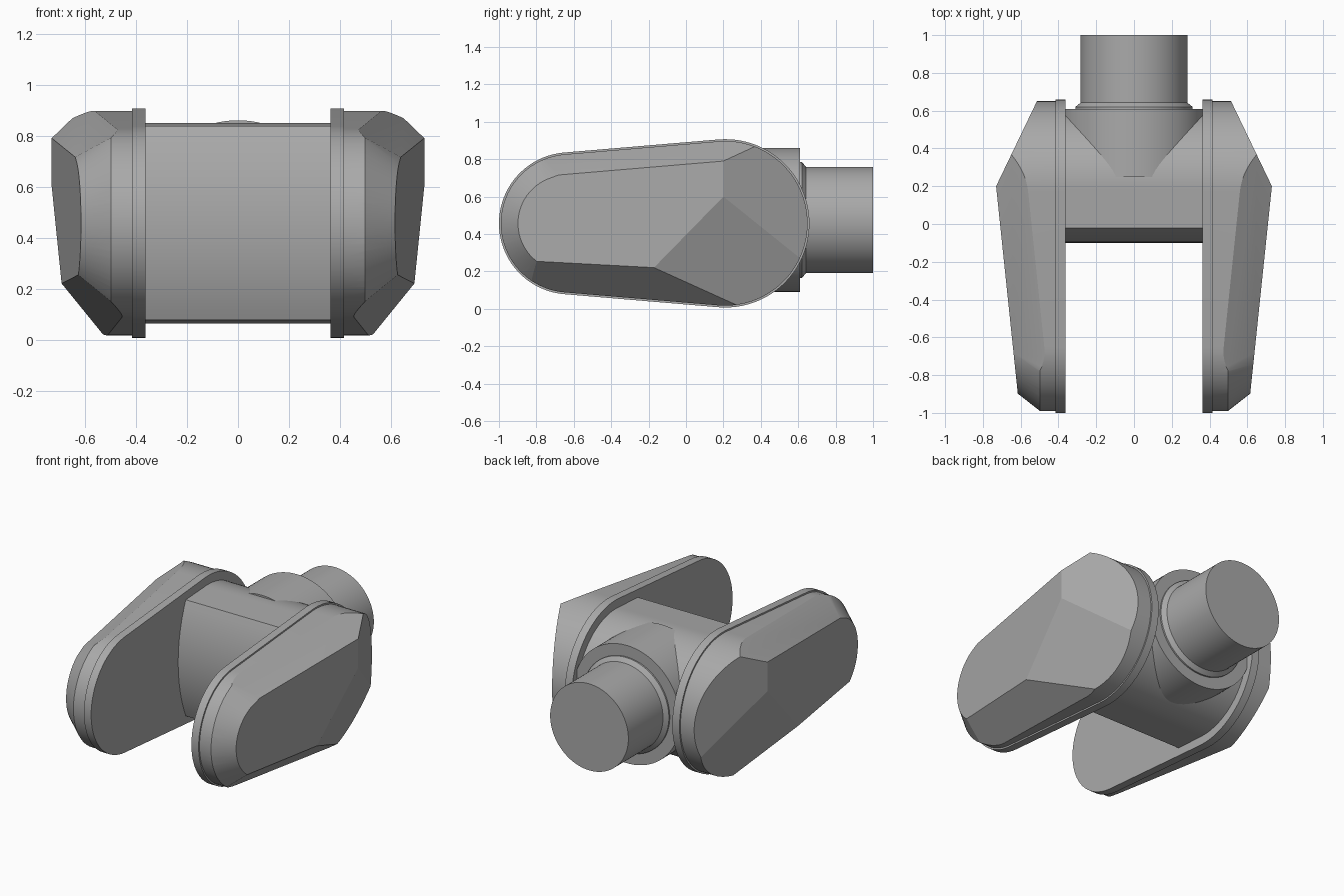
import bpy, bmesh
from math import sin, cos, asin, radians, pi
from mathutils import Vector, Matrix

if "Cube" in bpy.data.objects:
    bpy.data.objects.remove(bpy.data.objects["Cube"])

steel = bpy.data.materials.new("steel_grey")
steel.use_nodes = True
COLOUR = (0.4, 0.4, 0.4, 1)
steel.diffuse_color = COLOUR
steel.node_tree.nodes["Principled BSDF"].inputs["Base Color"].default_value = COLOUR

MID_Z = 0.457
REAR_Y, FRONT_Y = 0.21, -0.62
REAR_R, FRONT_R = 0.45, 0.38
TILT = asin((REAR_R - FRONT_R) / (REAR_Y - FRONT_Y))


def arc(cy, r, start, end, steps):
    """Points (y, z) on an arc about the mid height."""
    angles = [start + (end - start) * i / steps for i in range(steps + 1)]
    return [(cy + r * cos(a), MID_Z + r * sin(a)) for a in angles]


def arm_outline(inset):
    """Tapered capsule: large rear round, small front round."""
    a = pi / 2 + TILT
    return (arc(REAR_Y, REAR_R - inset, -a, a, 48)
            + arc(FRONT_Y, FRONT_R - inset, a, 2 * pi - a, 40))


def extrude_x(outline, x0, x1):
    bm = bmesh.new()
    face = bm.faces.new([bm.verts.new((x0, y, z)) for y, z in outline])
    ext = bmesh.ops.extrude_face_region(bm, geom=[face])
    moved = [v for v in ext["geom"] if isinstance(v, bmesh.types.BMVert)]
    bmesh.ops.translate(bm, verts=moved, vec=(x1 - x0, 0, 0))
    bmesh.ops.recalc_face_normals(bm, faces=bm.faces)
    return bm


def slice_off(bm, point, normal):
    """Cut away everything on the normal side and cap the cut."""
    cut = bmesh.ops.bisect_plane(
        bm, geom=bm.verts[:] + bm.edges[:] + bm.faces[:], dist=1e-5,
        plane_co=point, plane_no=normal, clear_outer=True)
    edges = [e for e in cut["geom_cut"] if isinstance(e, bmesh.types.BMEdge)]
    rim = [e for e in edges if e.is_boundary]
    if rim:
        bmesh.ops.contextual_create(bm, geom=rim)


def finish(bm, name, angle=25):
    bmesh.ops.recalc_face_normals(bm, faces=bm.faces)
    mesh = bpy.data.meshes.new(name)
    bm.to_mesh(mesh)
    bm.free()
    obj = bpy.data.objects.new(name, mesh)
    bpy.context.collection.objects.link(obj)
    mesh.materials.append(steel)
    bpy.ops.object.select_all(action="DESELECT")
    obj.select_set(True)
    bpy.context.view_layer.objects.active = obj
    bpy.ops.object.shade_smooth_by_angle(angle=radians(angle))
    return obj


def lathe_y(profile, z, name, steps=96):
    """Revolve (radius, y) points about a front-to-back axis."""
    bm = bmesh.new()
    pts = [bm.verts.new((r, y, z)) for r, y in profile]
    edges = [bm.edges.new(pair) for pair in zip(pts, pts[1:])]
    bmesh.ops.spin(bm, geom=pts + edges, cent=(0, 0, z), axis=(0, 1, 0),
                   angle=2 * pi, steps=steps)
    bmesh.ops.remove_doubles(bm, verts=bm.verts, dist=1e-4)
    return finish(bm, name)


# Faceted armour planes: point on plane, then slope of x along y and along z
FACETS = [
    ((0.73, 0.2, 0.6), 0.1045, 0),         # long outer side
    ((0.73, 0.2, 0.6), -0.48, 0),          # upper rear
    ((0.73, 0.2, 0.6), -0.223, 0.32),      # lower rear
    ((0.73, 0.2, 0.79), 0.235, -1.545),    # top bevel
    ((0.691, -0.17, 0.22), 0.168, 1.184),  # bottom bevel
]


def build_armour():
    bm = extrude_x(arm_outline(0.01), 0.414, 0.8)
    for point, sy, sz in FACETS:
        slice_off(bm, point, Vector((1, -sy, -sz)).normalized())
    # conical bevel round the front end
    for deg in range(-60, 66, 5):
        d = Vector((0, -cos(radians(deg)), sin(radians(deg))))
        point = Vector((0.5, FRONT_Y, MID_Z)) + d * (FRONT_R - 0.012)
        slice_off(bm, point, (d + Vector((0.78, 0, 0))).normalized())
    return bm


# Arms: inner plate and faceted armour on each side
for side, sx in (("left", 1), ("right", -1)):
    for part, bm in (("arm_plate", extrude_x(arm_outline(0), 0.363, 0.415)),
                     ("arm_armour", build_armour())):
        bmesh.ops.transform(bm, matrix=Matrix.Diagonal((sx, 1, 1, 1)),
                            verts=bm.verts)
        finish(bm, f"{side}_{part}", 15)

# Cross hub: round rear, gently bowed front
a = pi / 2 + TILT
sweep = asin(0.38 / 0.957)
hub = (arc(REAR_Y, 0.393, -a, a, 48)
       + arc(-0.1 + 0.957, 0.957, pi - sweep, pi + sweep, 16))
finish(extrude_x(hub, -0.365, 0.365), "cross_hub")

# Rear collar and shaft
lathe_y([(0, 0.25), (0.385, 0.25), (0.385, 0.61), (0, 0.61)],
        0.475, "rear_collar")
lathe_y([(0, 0.58), (0.31, 0.58), (0.31, 0.62), (0.283, 0.642),
         (0.283, 1.0), (0, 1.0)], 0.475, "rear_shaft")
